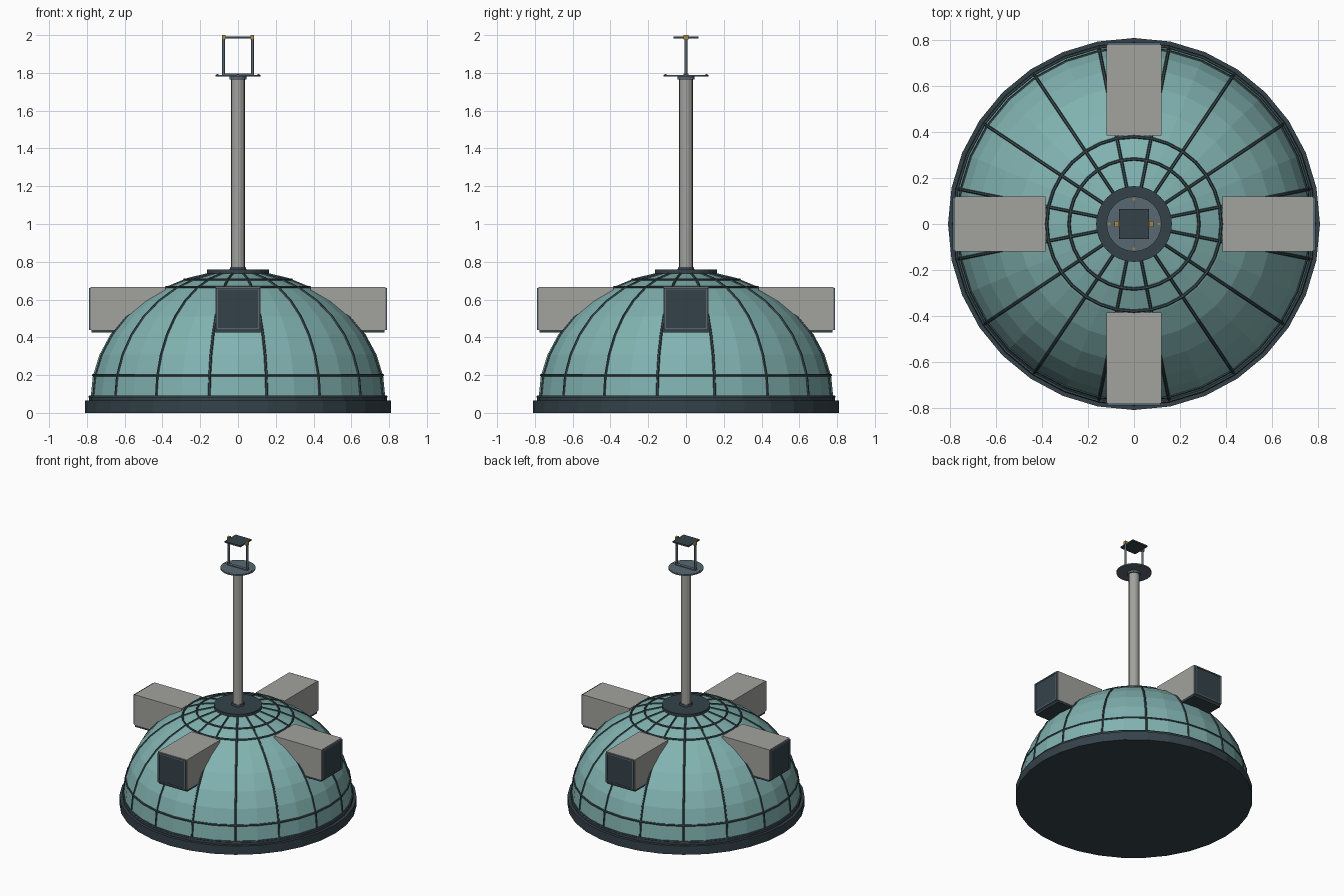
import bpy
import bmesh
from math import sin, cos, pi, acos, radians

if "Cube" in bpy.data.objects:
    bpy.data.objects.remove(bpy.data.objects["Cube"])


def material(name, r, g, b):
    m = bpy.data.materials.new(name)
    m.diffuse_color = (r, g, b, 1)
    m.use_nodes = True
    m.node_tree.nodes["Principled BSDF"].inputs["Base Color"].default_value = m.diffuse_color
    return m


DARK = material("dark_metal", 0.035, 0.055, 0.068)
RIB = material("rib_metal", 0.045, 0.075, 0.085)
STEEL = material("blue_steel", 0.10, 0.14, 0.17)
TEAL = material("teal_glass", 0.22, 0.45, 0.44)
GREY = material("warm_grey", 0.36, 0.36, 0.34)
GOLD = material("brass", 0.40, 0.25, 0.06)


def finish(name, bm, mat):
    bmesh.ops.recalc_face_normals(bm, faces=bm.faces)
    me = bpy.data.meshes.new(name)
    bm.to_mesh(me)
    bm.free()
    me.materials.append(mat)
    ob = bpy.data.objects.new(name, me)
    bpy.context.collection.objects.link(ob)
    return ob


def lathe(name, profile, mat, n=32):
    """Revolve (radius, z) points around z and cap both ends."""
    bm = bmesh.new()
    rings = [[bm.verts.new((r * cos(2 * pi * i / n), r * sin(2 * pi * i / n), z))
              for i in range(n)] for r, z in profile]
    for a, b in zip(rings, rings[1:]):
        for i in range(n):
            j = (i + 1) % n
            bm.faces.new((a[i], a[j], b[j], b[i]))
    bm.faces.new(rings[0])
    bm.faces.new(rings[-1])
    return finish(name, bm, mat)


def box(name, x, y, z, mat, turn=0):
    """Box from (min, max) ranges, turned about the z axis."""
    bm = bmesh.new()
    bmesh.ops.create_cube(bm, size=1)
    for v in bm.verts:
        v.co = [(lo + hi) / 2 + c * (hi - lo) for c, (lo, hi) in zip(v.co, (x, y, z))]
    ob = finish(name, bm, mat)
    ob.rotation_euler.z = turn
    return ob


def rod(name, r, z0, z1, mat, x=0, y=0, n=12):
    ob = lathe(name, [(r, z0), (r, z1)], mat, n)
    ob.location = (x, y, 0)
    return ob


def tubes(name, paths, radius, mat, cyclic=False):
    """Thin tubes along point paths."""
    cu = bpy.data.curves.new(name, 'CURVE')
    cu.dimensions = '3D'
    cu.bevel_depth = radius
    cu.bevel_resolution = 1
    for path in paths:
        s = cu.splines.new('POLY')
        s.points.add(len(path) - 1)
        for p, co in zip(s.points, path):
            p.co = (*co, 1)
        s.use_cyclic_u = cyclic
        s.use_smooth = False
    cu.materials.append(mat)
    ob = bpy.data.objects.new(name, cu)
    bpy.context.collection.objects.link(ob)


# Base and elliptical dome
R, H, Z0 = 0.78, 0.67, 0.08
lathe("base_disc", [(0.81, 0), (0.81, 0.065)], DARK)
lathe("base_lip", [(0.79, 0.065), (0.79, 0.085)], DARK)
end = acos(0.14 / R)
arc = [(R * cos(end * k / 8), Z0 + H * sin(end * k / 8)) for k in range(9)]
lathe("dome_shell", arc, TEAL)

# Dome ribs and hoops
ribs = []
for i in range(16):
    a = radians(11.25 + 22.5 * i)
    ribs.append([(r * cos(a), r * sin(a), z) for r, z in arc])
tubes("dome_ribs", ribs, 0.007, RIB)
hoops = [[(r * cos(2 * pi * i / 32), r * sin(2 * pi * i / 32), z) for i in range(32)]
         for r, z in ((0.785, 0.085), (0.767, 0.2), (0.38, 0.667), (0.283, 0.706))]
tubes("dome_hoops", hoops, 0.007, RIB, True)

# Four dormer housings
for k in range(4):
    t = k * pi / 2
    box("dormer_body", (0.385, 0.78), (-0.12, 0.12), (0.44, 0.667), GREY, t)
    box("dormer_sill", (0.385, 0.775), (-0.118, 0.118), (0.425, 0.44), DARK, t)
    box("dormer_window", (0.775, 0.786), (-0.105, 0.105), (0.447, 0.655), DARK, t)
    for s in (-1, 1):
        y = sorted((s * 0.105, s * 0.116))
        box("window_jamb", (0.775, 0.79), y, (0.44, 0.662), STEEL, t)
    box("window_head", (0.775, 0.79), (-0.105, 0.105), (0.653, 0.662), STEEL, t)
    box("window_foot", (0.775, 0.79), (-0.105, 0.105), (0.44, 0.449), STEEL, t)

# Cap and mast
lathe("dome_cap", [(0.165, 0.738), (0.165, 0.758)], DARK)
lathe("mast_foot", [(0.045, 0.758), (0.04, 0.772)], DARK, 16)
rod("mast", 0.036, 0.75, 1.772, GREY, n=16)
rod("mast_collar", 0.045, 1.765, 1.782, STEEL, n=16)
lathe("mast_plate", [(0.12, 1.78), (0.12, 1.79)], STEEL, 24)

# Bolts on the plate
for k in range(4):
    rod("plate_bolt", 0.006, 1.788, 1.793, GOLD,
        0.108 * cos(k * pi / 2), 0.108 * sin(k * pi / 2), 8)

# Fork and tilting panel
box("fork_foot", (-0.085, 0.085), (-0.012, 0.012), (1.788, 1.796), STEEL)
for s in (-1, 1):
    rod("fork_post", 0.007, 1.788, 1.98, STEEL, s * 0.077)
    x = sorted((s * 0.066, s * 0.085))
    box("pivot_block", x, (-0.012, 0.012), (1.978, 2.0), GOLD)
box("top_panel", (-0.066, 0.066), (-0.066, 0.066), (1.982, 1.993), DARK)
